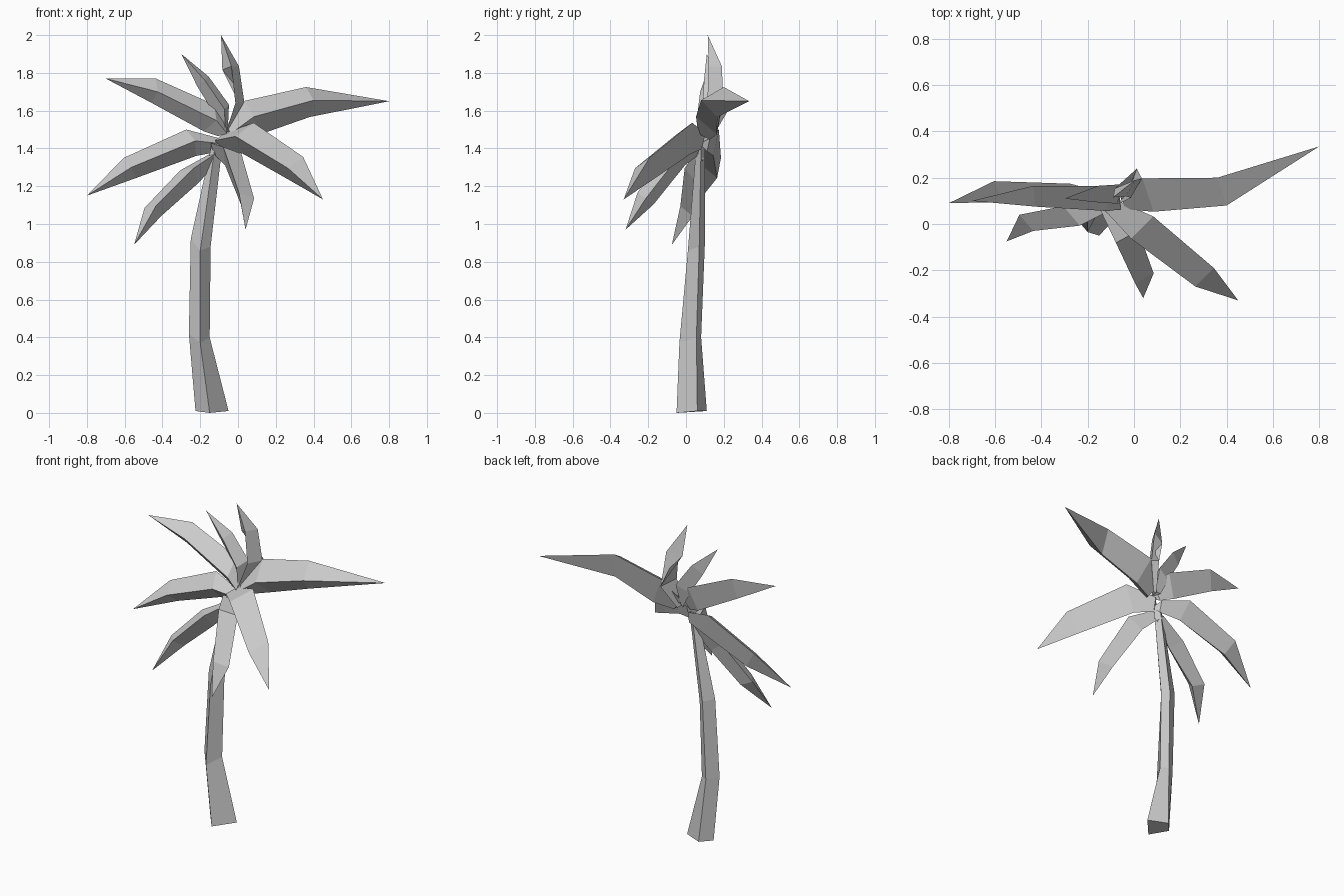
import bpy, bmesh
from mathutils import Vector as V


def loft(name, rings, tip=None):
    """Skin equal-sized rings, capping the end or closing it in a point."""
    bm = bmesh.new()
    rv = [[bm.verts.new(p) for p in r] for r in rings]
    n = len(rv[0])
    for a, b in zip(rv, rv[1:]):
        for i in range(n):
            j = (i + 1) % n
            bm.faces.new((a[i], a[j], b[j], b[i]))
    bm.faces.new(rv[0])
    if tip is None:
        bm.faces.new(rv[-1])
    else:
        t = bm.verts.new(tip)
        for i in range(n):
            bm.faces.new((rv[-1][i], rv[-1][(i + 1) % n], t))
    bmesh.ops.recalc_face_normals(bm, faces=bm.faces)
    me = bpy.data.meshes.new(name)
    bm.to_mesh(me)
    bm.free()
    bpy.context.collection.objects.link(bpy.data.objects.new(name, me))


def frond(i, base, wide, mid, tip, side):
    """Leaf with a flat top and a sagging keel underneath, wide in the middle."""
    base, wide, mid, tip, side = map(V, (base, wide, mid, tip, side))
    rings = []
    for c, d, k in ((base, wide - base, 0.6), (wide, mid - base, 1.2),
                    (mid, tip - wide, 1.0)):
        d.normalize()
        down = V((0, 0, -1)) + d * d.z
        keel = side.cross(d).normalized() * 0.4 + down.normalized() * 0.6
        keel = keel.normalized() * side.length * 1.75
        rings.append([c + side * k, c - side * k, c + keel * k])
    loft(f"frond_{i}", rings, tip)


# Trunk: bent four-sided column (front, right, back, left corners)
loft("trunk", [
    [(-.15, -.05, 0), (-.05, .06, .01), (-.165, .11, .01), (-.225, .045, .01)],
    [(-.20, -.035, .37), (-.15, .055, .40), (-.195, .08, .40), (-.26, .035, .42)],
    [(-.20, .01, .86), (-.145, .07, .88), (-.185, .10, .90), (-.25, .065, .92)],
    [(-.12, .055, 1.42), (-.08, .08, 1.44), (-.11, .10, 1.44), (-.14, .08, 1.42)],
])

# Fronds: base, widest point, bend, tip, half-width vector
fronds = [
    ((-.05, .10, 1.50), (.06, .125, 1.61), (.38, .14, 1.69), (.80, .335, 1.65), (-.02, .06, .035)),
    ((-.10, .08, 1.46), (.035, -.015, 1.50), (.305, -.23, 1.325), (.45, -.33, 1.13), (.04, .04, .03)),
    ((-.12, .07, 1.42), (-.03, -.055, 1.39), (.045, -.235, 1.15), (.04, -.32, .97), (.04, .022, -.015)),
    ((-.12, .08, 1.38), (-.27, .035, 1.29), (-.465, .005, 1.09), (-.55, -.075, .89), (.03, -.035, .005)),
    ((-.09, .10, 1.44), (-.25, .12, 1.47), (-.585, .14, 1.325), (-.80, .09, 1.15), (.02, -.045, -.025)),
    ((-.06, .09, 1.50), (-.12, .11, 1.59), (-.43, .12, 1.735), (-.70, .10, 1.77), (.005, -.045, -.035)),
    ((-.06, .11, 1.49), (-.06, .13, 1.62), (-.165, .13, 1.77), (-.30, .11, 1.90), (-.01, -.035, -.01)),
    ((-.05, .11, 1.49), (.01, .155, 1.64), (-.015, .155, 1.835), (-.09, .115, 2.0), (-.02, -.035, 0)),
]
for i, f in enumerate(fronds, 1):
    frond(i, *f)
